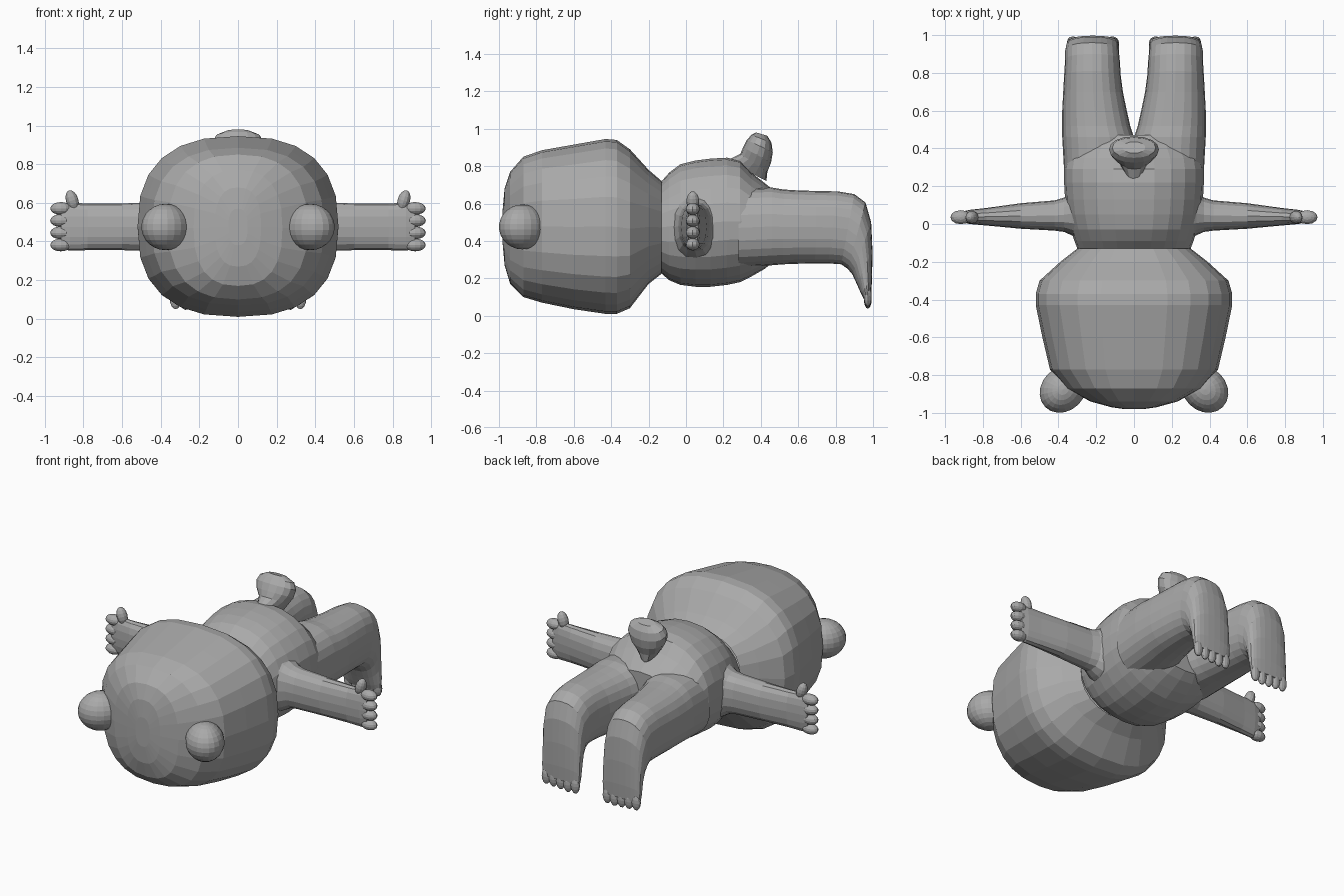
import bpy, bmesh, math
from mathutils import Vector, Matrix

gray = bpy.data.materials.new("plain gray")
gray.diffuse_color = (0.4, 0.4, 0.4, 1)


def finish(name, bm, mirror=False):
    bmesh.ops.recalc_face_normals(bm, faces=bm.faces)
    mesh = bpy.data.meshes.new(name)
    bm.to_mesh(mesh)
    bm.free()
    mesh.materials.append(gray)
    ob = bpy.data.objects.new(name, mesh)
    bpy.context.collection.objects.link(ob)
    if mirror:
        ob.modifiers.new("mirror", 'MIRROR')
    return ob


def power(c, n):
    return math.copysign(abs(c) ** (2 / n), c)


def loft(name, rings, sides=24, n=2.3, mirror=False, caps=(True, True)):
    """Skin of superellipse rings, each given as (centre, half axis u, half axis v)."""
    bm = bmesh.new()
    loops = []
    for c, u, v in rings:
        c, u, v = Vector(c), Vector(u), Vector(v)
        loops.append([bm.verts.new(c + u * power(math.cos(t), n) + v * power(math.sin(t), n))
                      for t in (2 * math.pi * i / sides for i in range(sides))])
    for a, b in zip(loops, loops[1:]):
        for i in range(sides):
            j = (i + 1) % sides
            bm.faces.new((a[i], a[j], b[j], b[i]))
    for wanted, loop in zip(caps, (loops[0], loops[-1])):
        if wanted:
            bm.faces.new(loop)
    return finish(name, bm, mirror)


def along_y(rows):  # rows: y, half width, bottom z, top z
    return [((0, y, (a + b) / 2), (h, 0, 0), (0, 0, (b - a) / 2)) for y, h, a, b in rows]


def along_x(rows):  # rows: x, y range, z range
    return [((x, (a + b) / 2, (c + d) / 2), (0, (b - a) / 2, 0), (0, 0, (d - c) / 2))
            for x, a, b, c, d in rows]


def bent(rows):  # rows: outer point (y, z), inner point (y, z), x range
    return [(((l + r) / 2, (ya + yb) / 2, (za + zb) / 2), ((r - l) / 2, 0, 0),
             (0, (ya - yb) / 2, (za - zb) / 2)) for ya, za, yb, zb, l, r in rows]


def blobs(name, items, segs=12):  # items: centre, radii, turn about y, turn about z
    bm = bmesh.new()
    for c, r, ty, tz in items:
        m = (Matrix.Translation(c) @ Matrix.Rotation(tz, 4, 'Z') @ Matrix.Rotation(ty, 4, 'Y')
             @ Matrix.Diagonal((*r, 1)))
        bmesh.ops.create_uvsphere(bm, u_segments=segs, v_segments=segs * 2 // 3, radius=1, matrix=m)
    return finish(name, bm, True)


# big rounded head
loft("head", along_y([
    (-.98, .05, .38, .57), (-.97, .12, .27, .68), (-.94, .23, .17, .77), (-.87, .36, .10, .85),
    (-.77, .445, .07, .885), (-.6, .485, .035, .915), (-.43, .52, .01, .945), (-.37, .52, .01, .94),
    (-.3, .50, .04, .89), (-.2, .39, .17, .78), (-.13, .30, .225, .72)]), n=2.5, caps=(True, False))

# torso from neck to hips
loft("torso", along_y([
    (-.13, .30, .225, .72), (-.09, .315, .19, .765), (-.03, .335, .165, .81), (.05, .355, .155, .83),
    (.13, .365, .155, .84), (.22, .37, .165, .845), (.29, .37, .18, .83), (.35, .36, .21, .765),
    (.42, .32, .25, .71), (.47, .25, .29, .67)]), n=2.2, caps=(False, True))

# legs bending down into paws
loft("leg", bent([
    (.28, .68, .28, .26, 0, .37), (.46, .685, .46, .27, 0, .38), (.52, .675, .52, .275, .02, .38),
    (.6, .67, .6, .278, .038, .38), (.7, .667, .69, .28, .058, .375), (.81, .665, .76, .28, .07, .37),
    (.9, .65, .83, .275, .075, .365), (.96, .605, .865, .25, .08, .365), (.99, .5, .89, .22, .08, .36),
    (.997, .35, .913, .17, .08, .355), (.995, .2, .935, .12, .08, .355),
    (.99, .11, .95, .09, .085, .35)]), n=2.4, mirror=True)
blobs("toes", [((.115 + .052 * i, .972, .09 + .004 * abs(i - 1)), (.03, .021, .052), 0, 0)
               for i in range(5)])

# arms held straight out
loft("arm", along_x([
    (.27, -.09, .20, .29, .67), (.33, -.06, .17, .32, .63), (.37, -.042, .14, .345, .61),
    (.42, -.035, .125, .35, .602), (.6, -.025, .11, .355, .597), (.78, -.008, .085, .355, .597),
    (.87, 0, .075, .352, .60), (.915, .01, .065, .365, .585)]), sides=16, n=2.3, mirror=True)
blobs("fingers", [((.917, .036, .382 + .063 * i), (.055, .037, .033), 0, 0) for i in range(4)]
      + [((.858, .036, .612), (.032, .034, .055), .3, 0)])

# round ears on the front corners of the head
blobs("ear", [((.375, -.875, .475), (.135, .115, .12), 0, -math.pi / 4)], 20)

# stubby tail
loft("tail", bent([
    (.22, .83, .43, .72, -.05, .05), (.29, .865, .435, .77, -.09, .09), (.305, .90, .455, .82, -.12, .12),
    (.325, .94, .464, .875, -.132, .132), (.35, .967, .457, .925, -.115, .115),
    (.375, .98, .435, .962, -.06, .06)]), sides=16, n=2.1)
